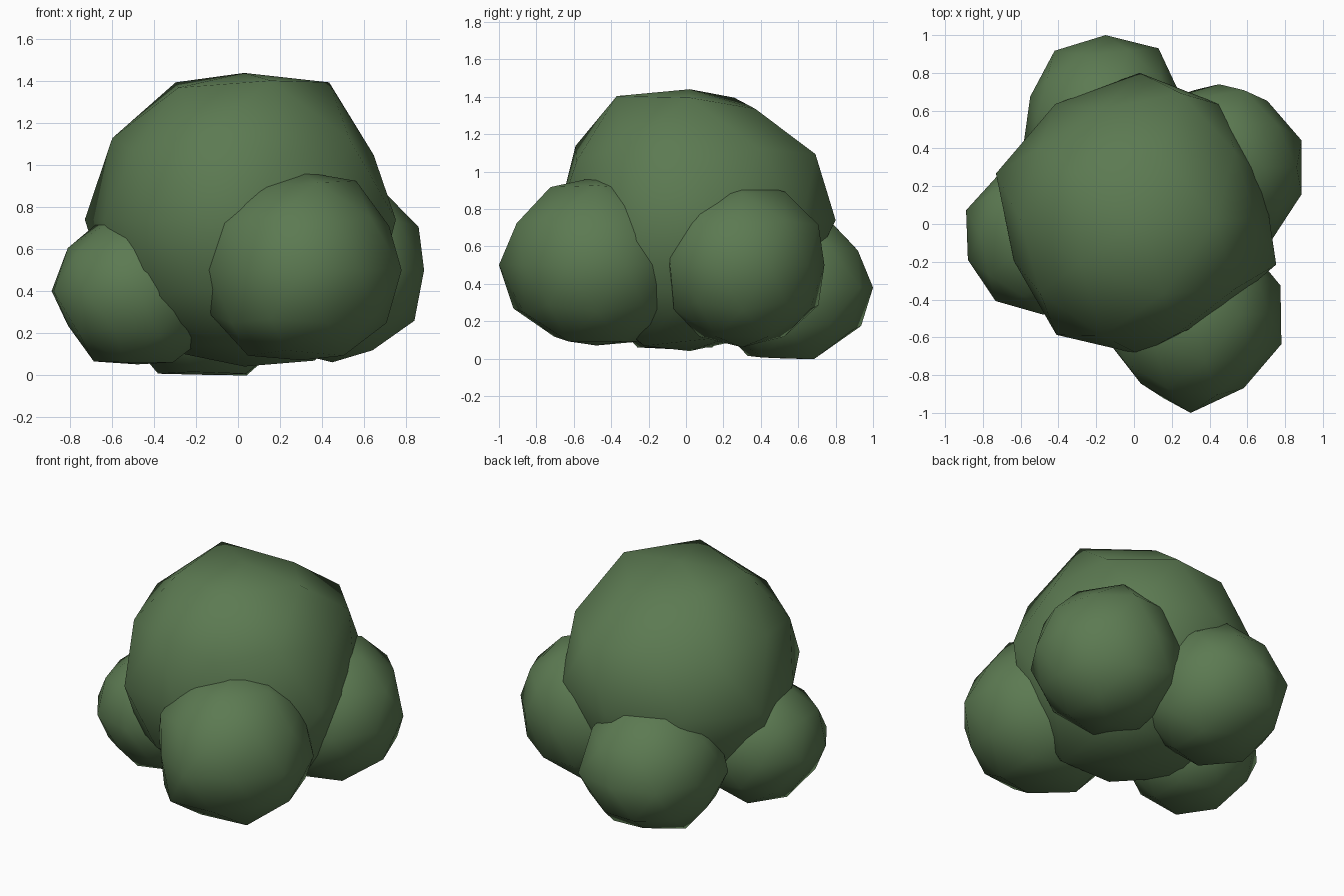
import bpy, bmesh
from math import sin, cos, radians
from mathutils import Vector

leaf = bpy.data.materials.new("leaf_green")
leaf.diffuse_color = (0.107, 0.195, 0.084, 1)


def clump(name, center, radius, equator, bumps):
    """Low-poly leaf ball; equator and bumps push single corners in or out."""
    bm = bmesh.new()
    bmesh.ops.create_icosphere(bm, subdivisions=2, radius=1)
    dirs = {v: v.co.normalized() for v in bm.verts}
    for v, d in dirs.items():
        v.co = d * radius
    # equator corners sit every 36 degrees, starting at 18
    corners = [(18 + 36 * i, 0, r) for i, r in enumerate(equator)] + bumps
    for azimuth, elevation, r in corners:
        a, e = radians(azimuth), radians(elevation)
        aim = Vector((cos(a) * cos(e), sin(a) * cos(e), sin(e)))
        v = max(dirs, key=lambda k: dirs[k].dot(aim))
        v.co = dirs[v] * r
    mesh = bpy.data.meshes.new(name)
    bm.to_mesh(mesh)
    bm.free()
    mesh.materials.append(leaf)
    for p in mesh.polygons:
        p.use_smooth = True
    obj = bpy.data.objects.new(name, mesh)
    obj.location = center
    bpy.context.collection.objects.link(obj)


# large central clump
clump("main_clump", (0.03, 0.02, 0.74), 0.73,
      [0.69, 0.75, 0.78, 0.76, 0.80, 0.70, 0.75, 0.71, 0.65, 0.76],
      [(0, 90, 0.70), (0, -90, 0.70), (0, 58, 0.77), (72, 58, 0.70),
       (144, 58, 0.77), (-144, 58, 0.74), (-72, 58, 0.78), (180, 32, 0.74),
       (-108, 32, 0.755), (0, 27, 0.69), (72, 27, 0.79), (-72, 27, 0.71),
       (-36, -58, 0.79), (-108, -58, 0.70)])

# front clump
clump("front_clump", (0.30, -0.48, 0.50), 0.48,
      [0.50, 0.48, 0.48, 0.48, 0.48, 0.46, 0.45, 0.52, 0.48, 0.505],
      [(0, 90, 0.47), (0, -90, 0.43), (0, 58, 0.50), (-144, 58, 0.46),
       (-72, 58, 0.49), (-72, 27, 0.50), (0, 27, 0.47),
       (-108, -27, 0.52), (-108, -58, 0.45)])

# right clump
clump("right_clump", (0.45, 0.30, 0.50), 0.45,
      [0.46, 0.435, 0.44, 0.45, 0.45, 0.45, 0.44, 0.41, 0.475, 0.46],
      [(0, -90, 0.44), (72, 58, 0.46), (72, 27, 0.48), (108, -27, 0.48),
       (0, -32, 0.46), (0, 27, 0.46), (0, 58, 0.45), (-108, -27, 0.48)])

# left clump
clump("left_clump", (-0.48, -0.06, 0.40), 0.40,
      [0.40, 0.40, 0.40, 0.40, 0.43, 0.42, 0.43, 0.42, 0.40, 0.40],
      [(0, 90, 0.37), (0, -90, 0.35), (180, -58, 0.395), (180, -27, 0.37),
       (180, 32, 0.39), (-144, 58, 0.37)])

# back clump
clump("back_clump", (-0.15, 0.545, 0.38), 0.43,
      [0.42, 0.476, 0.455, 0.46, 0.42, 0.46, 0.43, 0.43, 0.43, 0.43],
      [(0, -90, 0.38), (72, 27, 0.44), (108, -27, 0.46), (108, -58, 0.40),
       (-36, -58, 0.44), (36, -58, 0.45), (180, -58, 0.44)])
